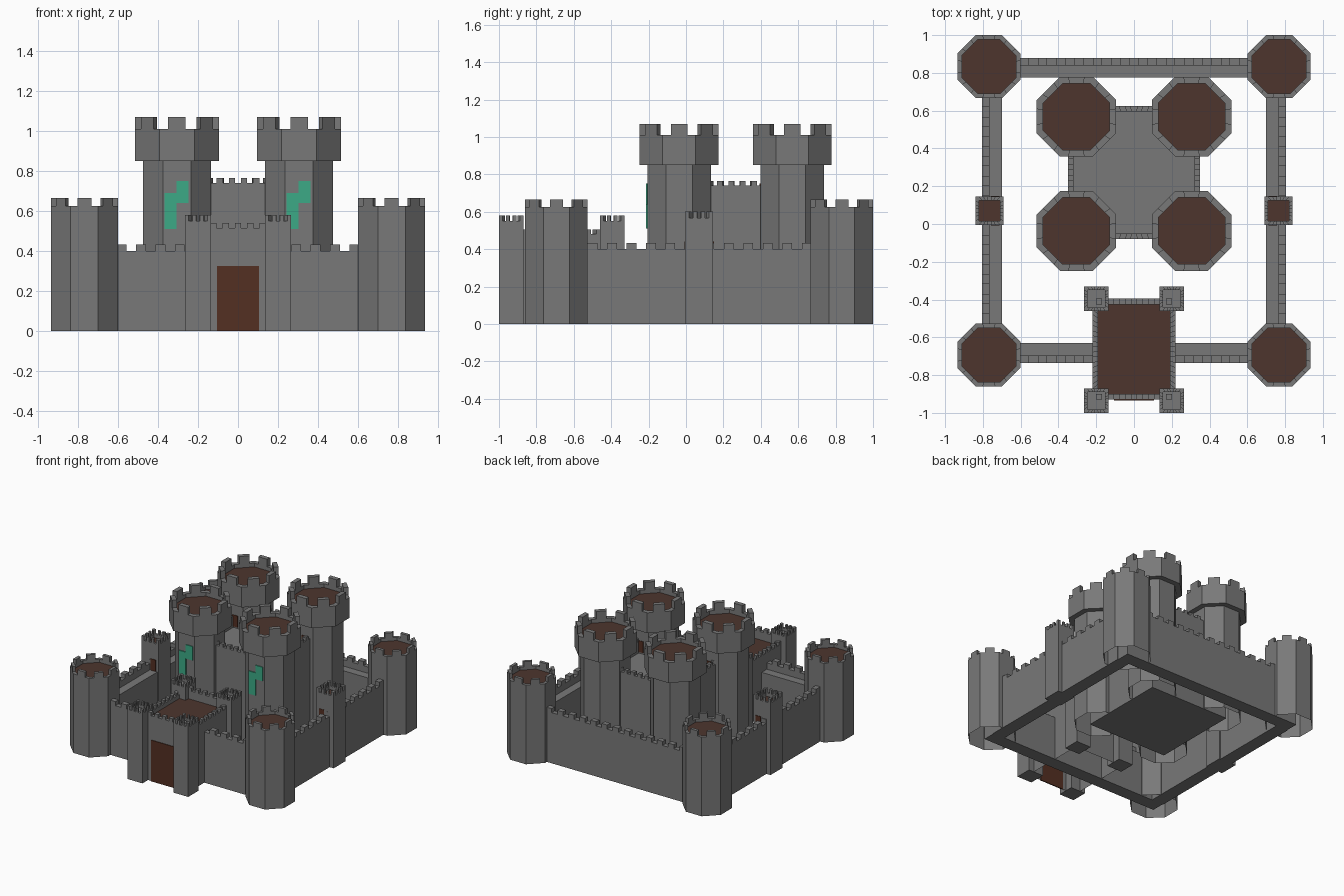
import bpy, bmesh, math
from mathutils import Vector

if "Cube" in bpy.data.objects:
    bpy.data.objects.remove(bpy.data.objects["Cube"])


def material(name, rgb):
    m = bpy.data.materials.new(name)
    m.diffuse_color = (*rgb, 1)
    m.use_nodes = True
    m.node_tree.nodes["Principled BSDF"].inputs["Base Color"].default_value = m.diffuse_color
    return m


STONE = material("grey_stone", (0.19, 0.19, 0.19))
ROOF = material("brown_roof", (0.075, 0.036, 0.027))
WOOD = material("gate_wood", (0.088, 0.029, 0.016))
GREEN = material("banner_green", (0.045, 0.40, 0.24))


def finish(name, bm, mats):
    me = bpy.data.meshes.new(name)
    bm.to_mesh(me)
    bm.free()
    for m in mats:
        me.materials.append(m)
    ob = bpy.data.objects.new(name, me)
    bpy.context.collection.objects.link(ob)
    return ob


def face(bm, pts, mat=0):
    f = bm.faces.new([bm.verts.new(p) for p in pts])
    f.material_index = mat


def at(p, z):
    return (p[0], p[1], z)


def prism(bm, pts, z0, z1, bottom=True, top=True):
    """Upright prism over a counter-clockwise outline."""
    for i, a in enumerate(pts):
        b = pts[(i + 1) % len(pts)]
        face(bm, [at(a, z0), at(b, z0), at(b, z1), at(a, z1)])
    if top:
        face(bm, [at(p, z1) for p in pts])
    if bottom:
        face(bm, [at(p, z0) for p in reversed(pts)])


def rect(x0, x1, y0, y1):
    return [Vector(p) for p in ((x0, y0), (x1, y0), (x1, y1), (x0, y1))]


def octagon(cx, cy, apothem):
    r = apothem / math.cos(math.pi / 8)
    return [Vector((cx + r * math.cos(math.pi / 8 + i * math.pi / 4),
                    cy + r * math.sin(math.pi / 8 + i * math.pi / 4))) for i in range(8)]


def slots(n):
    """n merlons with equal gaps, starting and ending on the corners."""
    s = 1 / (2 * n - 1)
    return [(2 * i * s, (2 * i + 1) * s) for i in range(n)]


def battlement(name, outer, inner, z0, rim, roof, top, spans, roof_mat, bottom=True):
    """Tower with a parapet rim, sunken roof and merlons on each edge."""
    bm = bmesh.new()
    n = len(outer)
    prism(bm, outer, z0, rim, bottom, top=False)
    for i in range(n):
        j = (i + 1) % n
        o, p, q, r = outer[i], outer[j], inner[j], inner[i]
        face(bm, [at(o, rim), at(p, rim), at(q, rim), at(r, rim)])
        face(bm, [at(r, rim), at(q, rim), at(q, roof), at(r, roof)])
        for a, b in spans[i % len(spans)]:
            prism(bm, [o.lerp(p, a), o.lerp(p, b), r.lerp(q, b), r.lerp(q, a)],
                  rim, top, bottom=False)
    face(bm, [at(p, roof) for p in inner], 1)
    bmesh.ops.remove_doubles(bm, verts=bm.verts, dist=1e-5)
    return finish(name, bm, [STONE, roof_mat])


def merlon_row(bm, x0, x1, y0, y1, z0, z1, n):
    """Merlons along the longer side of a strip."""
    for a, b in slots(n):
        if x1 - x0 > y1 - y0:
            w = x1 - x0
            prism(bm, rect(x0 + a * w, x0 + b * w, y0, y1), z0, z1, bottom=False)
        else:
            w = y1 - y0
            prism(bm, rect(x0, x1, y0 + a * w, y0 + b * w), z0, z1, bottom=False)


def curtain_wall(name, body, parapet, n):
    bm = bmesh.new()
    prism(bm, rect(*body), 0, 0.35)
    prism(bm, rect(*parapet), 0.35, 0.40, bottom=False)
    merlon_row(bm, *parapet, 0.40, 0.432, n)
    finish(name, bm, [STONE])


def plate(name, x0, x1, y0, y1, z0, z1, mat):
    bm = bmesh.new()
    prism(bm, rect(x0, x1, y0, y1), z0, z1)
    finish(name, bm, [mat])


HALF = [[(0.25, 0.75)]]

# Curtain walls, walkway inside and parapet outside
curtain_wall("front_wall", (-0.80, 0.80, -0.735, -0.63), (-0.80, 0.80, -0.735, -0.695), 17)
curtain_wall("back_wall", (-0.80, 0.80, 0.775, 0.88), (-0.80, 0.80, 0.84, 0.88), 17)
curtain_wall("left_wall", (-0.805, -0.70, -0.63, 0.775), (-0.805, -0.765, -0.63, 0.775), 14)
curtain_wall("right_wall", (0.70, 0.805, -0.63, 0.775), (0.765, 0.805, -0.63, 0.775), 14)

for s, side in ((-1, "left"), (1, "right")):
    # Corner towers
    for cy, end in ((-0.693, "front"), (0.833, "back")):
        battlement(f"{end}_{side}_corner_tower", octagon(s * 0.768, cy, 0.167),
                   octagon(s * 0.768, cy, 0.143), 0, 0.625, 0.60, 0.665, HALF, ROOF, bottom=False)

    # Square towers halfway along the side walls, with doors to the walkway
    c = s * 0.765
    battlement(f"{side}_wall_tower", rect(c - 0.075, c + 0.075, -0.005, 0.145),
               rect(c - 0.055, c + 0.055, 0.015, 0.125), 0, 0.567, 0.54, 0.60, [slots(4)], ROOF)
    for y, end in ((-0.005, "front"), (0.145, "back")):
        d = s * 0.735
        plate(f"{side}_wall_tower_{end}_door", d - 0.022, d + 0.022,
              y - 0.004, y + 0.004, 0.35, 0.44, WOOD)

    # Keep towers: shaft, wider crown, door onto the keep roof
    for cy, end, inward in ((-0.037, "front", 1), (0.568, "back", -1)):
        cx = s * 0.305
        bm = bmesh.new()
        prism(bm, octagon(cx, cy, 0.17), 0, 0.85, bottom=False, top=False)
        finish(f"{end}_{side}_keep_shaft", bm, [STONE])
        battlement(f"{end}_{side}_keep_crown", octagon(cx, cy, 0.211), octagon(cx, cy, 0.176),
                   0.85, 1.01, 0.98, 1.07, HALF, ROOF)
        yd = cy + inward * 0.17
        plate(f"{end}_{side}_keep_door", cx - 0.025, cx + 0.025, yd - 0.004, yd + 0.004,
              0.66, 0.75, WOOD)

    # Banner blocks on the front keep towers
    plate(f"{side}_banner_upper", cx - 0.002, cx + 0.058, -0.214, -0.206, 0.64, 0.75, GREEN)
    plate(f"{side}_banner_lower", cx - 0.062, cx - 0.002, -0.214, -0.206, 0.51, 0.69, GREEN)

    # Gatehouse turrets
    for cy, end in ((-0.935, "front"), (-0.395, "back")):
        c = s * 0.2
        battlement(f"{end}_{side}_gate_turret", rect(c - 0.065, c + 0.065, cy - 0.065, cy + 0.065),
                   rect(c - 0.046, c + 0.046, cy - 0.046, cy + 0.046),
                   0, 0.55, 0.53, 0.58, [slots(4)], STONE)

# Keep body between the four keep towers
battlement("keep", rect(-0.35, 0.35, -0.08, 0.625), rect(-0.32, 0.32, -0.05, 0.595),
           0, 0.74, 0.65, 0.765, [slots(12)], STONE)

# Gatehouse body, lower parapet along the sides and higher at the ends
battlement("gatehouse", rect(-0.22, 0.22, -0.93, -0.395), rect(-0.19, 0.19, -0.90, -0.425),
           0, 0.48, 0.45, 0.505, [[], slots(10)], ROOF, bottom=False)
for y, end in ((-0.93, "front"), (-0.425, "back")):
    bm = bmesh.new()
    prism(bm, rect(-0.2, 0.2, y, y + 0.03), 0.48, 0.515, bottom=False)
    merlon_row(bm, -0.2, 0.2, y, y + 0.03, 0.515, 0.54, 7)
    finish(f"gatehouse_{end}_parapet", bm, [STONE])

# Gate
plate("gate", -0.105, 0.105, -0.935, -0.927, 0, 0.325, WOOD)
